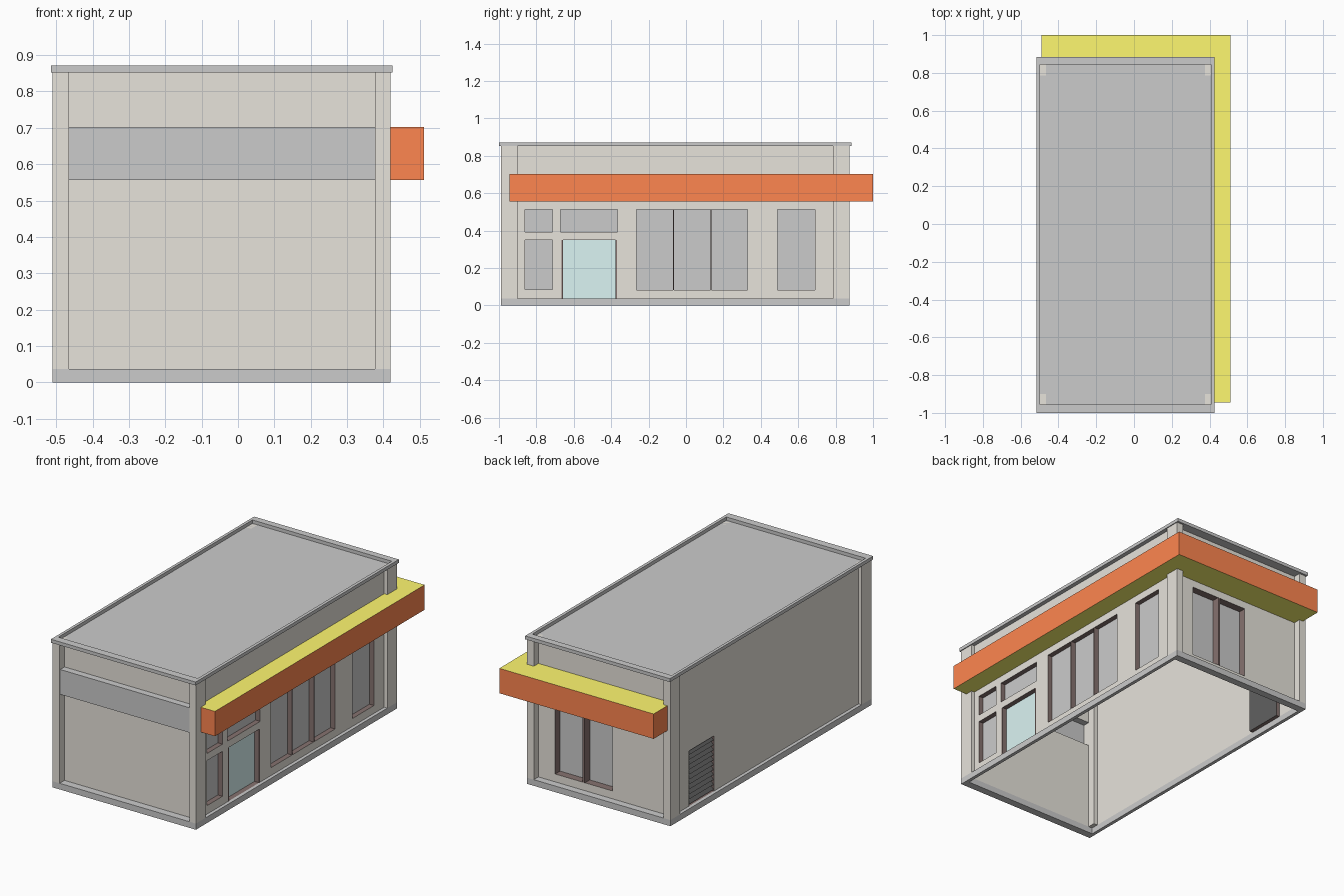
import bpy, bmesh

if "Cube" in bpy.data.objects:
    bpy.data.objects.remove(bpy.data.objects["Cube"])

def material(name, r, g, b):
    m = bpy.data.materials.new(name)
    m.diffuse_color = (r, g, b, 1)
    m.use_nodes = True
    m.node_tree.nodes["Principled BSDF"].inputs["Base Color"].default_value = m.diffuse_color
    return m

BEIGE = material("beige_wall", 0.80, 0.77, 0.71)
RED = material("red_fascia", 1.0, 0.24, 0.08)
YELLOW = material("yellow_canopy", 1.0, 0.94, 0.16)
FRAME = material("dark_frame", 0.24, 0.17, 0.16)
TEAL = material("teal_glass", 0.71, 0.91, 0.90)
BLACK = material("black_vent", 0.12, 0.12, 0.12)

# Wall planes, body outline and storey levels
WX0, WX1, WY0, WY1 = -0.49, 0.40, -0.945, 0.83
BX0, BX1, BY0, BY1 = -0.51, 0.42, -0.99, 0.873
BASE, TOP, C0, C1 = 0.036, 0.852, 0.556, 0.702

def mesh_object(name, quads, mats=(), indices=None):
    """Object from a list of polygons given as corner points."""
    bm = bmesh.new()
    for i, q in enumerate(quads):
        f = bm.faces.new([bm.verts.new(p) for p in q])
        f.material_index = indices[i] if indices else 0
    bmesh.ops.remove_doubles(bm, verts=bm.verts, dist=1e-5)
    bmesh.ops.recalc_face_normals(bm, faces=bm.faces)
    me = bpy.data.meshes.new(name)
    bm.to_mesh(me)
    bm.free()
    for m in mats:
        me.materials.append(m)
    ob = bpy.data.objects.new(name, me)
    bpy.context.collection.objects.link(ob)
    return ob

def box(name, x0, x1, y0, y1, z0, z1, mat=None):
    a = [(x0, y0), (x1, y0), (x1, y1), (x0, y1)]
    quads = [[(*p, z0) for p in a], [(*p, z1) for p in a]]
    for p, q in zip(a, a[1:] + a[:1]):
        quads.append([(*p, z0), (*q, z0), (*q, z1), (*p, z1)])
    return mesh_object(name, quads, [mat] if mat else [])

def ring(name, outer, inner, z0, z1):
    """Rectangular frame lying flat; bounds are x0, x1, y0, y1."""
    def corners(r):
        return [(r[0], r[2]), (r[1], r[2]), (r[1], r[3]), (r[0], r[3])]
    o, n = corners(outer), corners(inner)
    quads = []
    for i in range(4):
        j = (i + 1) % 4
        for z in (z0, z1):
            quads.append([(*o[i], z), (*o[j], z), (*n[j], z), (*n[i], z)])
        for c in (o, n):
            quads.append([(*c[i], z0), (*c[j], z0), (*c[j], z1), (*c[i], z1)])
    return mesh_object(name, quads)

def wall(name, place, u0, u1, holes):
    """Thin wall sheet with rectangular openings (u0, u1, z0, z1)."""
    us = sorted({u0, u1, *[h[0] for h in holes], *[h[1] for h in holes]})
    zs = sorted({BASE, TOP, *[h[2] for h in holes], *[h[3] for h in holes]})
    quads = []
    for a, b in zip(us, us[1:]):
        for c, d in zip(zs, zs[1:]):
            u, z = (a + b) / 2, (c + d) / 2
            if not any(h[0] < u < h[1] and h[2] < z < h[3] for h in holes):
                quads.append([place(a, 0, c), place(b, 0, c), place(b, 0, d), place(a, 0, d)])
    return mesh_object(name, quads, [BEIGE])

def recess(name, place, hole, depth, side_mat, panel_mat):
    """Reveal around an opening, closed by a panel at the given depth."""
    a, b, c, d = hole
    loop = [(a, c), (b, c), (b, d), (a, d)]
    quads = [[place(p[0], 0, p[1]), place(q[0], 0, q[1]),
              place(q[0], depth, q[1]), place(p[0], depth, p[1])]
             for p, q in zip(loop, loop[1:] + loop[:1])]
    sides = mesh_object(name + "_frame", quads, [side_mat] if side_mat else [])
    mesh_object(name + "_panel", [[place(u, depth, z) for u, z in loop]],
                [panel_mat] if panel_mat else [])
    return sides

# Placement of (along, inward depth, height) on each wall
def right(u, d, z): return (WX1 - d, u, z)
def left(u, d, z): return (WX0 + d, u, z)
def front(u, d, z): return (u, WY0 + d, z)
def back(u, d, z): return (u, WY1 - d, z)

# Openings
S, H = 0.082, 0.512
door = (-0.665, -0.368, BASE, 0.35)
right_windows = [(-0.86, -0.715, 0.086, 0.35), (-0.86, -0.715, 0.392, H),
                 (-0.67, -0.365, 0.392, H), (0.49, 0.69, S, H)]
right_windows += [(-0.265 + 0.2 * i, -0.07 + 0.2 * i, S, H) for i in range(3)]
back_windows = [(-0.105, 0.075, S, H), (0.088, 0.268, S, H)]
vent = (0.44, 0.67, BASE, 0.36)
band = (-0.467, 0.377, C0, C1)

# Walls
wall("right_wall", right, WY0, WY1, right_windows + [door, (WY0, WY1, C0, C1)])
wall("back_wall", back, WX0, WX1, back_windows + [(WX0, WX1, C0, C1)])
wall("left_wall", left, WY0, WY1, [vent])
wall("front_wall", front, WX0, WX1, [band])

# Windows, door, front band
for i, h in enumerate(right_windows):
    recess(f"right_window_{i}", right, h, 0.03, FRAME, None)
for i, h in enumerate(back_windows):
    recess(f"back_window_{i}", back, h, 0.045, FRAME, None)
# Mullions between joined panes
for i in range(2):
    y = -0.07 + 0.2 * i
    box(f"right_mullion_{i}", WX1 - 0.03, WX1 + 0.001, y, y + 0.005, S, H, FRAME)
box("back_mullion", 0.075, 0.088, WY1 - 0.045, WY1 + 0.002, S, H, FRAME)
recess("door", right, door, 0.03, FRAME, TEAL)
for y in (door[0], door[1] - 0.008):
    box("door_jamb", WX1 - 0.03, WX1, y, y + 0.008, BASE, door[3], FRAME)
recess("front_band", front, band, -0.04, None, None)

# Louvred vent on the left wall
recess("vent", left, vent, 0.022, FRAME, BLACK)
for i in range(11):
    z = vent[2] + 0.008 + i * 0.029
    mesh_object(f"vent_slat_{i}", [[left(vent[0], 0.003, z), left(vent[1], 0.003, z),
                                    left(vent[1], 0.02, z + 0.02), left(vent[0], 0.02, z + 0.02)]],
                [BLACK])

# Corner pillars
for x0, x1 in ((BX0, -0.465), (0.377, BX1)):
    for y0, y1 in ((BY0, -0.90), (0.785, BY1)):
        box("corner_pillar", x0, x1, y0, y1, BASE, TOP, BEIGE)

# Plinth, roof rim and roof deck
ring("plinth", (BX0, BX1, BY0, BY1), (WX0, WX1, WY0, WY1), 0, BASE)
ring("roof_rim", (-0.515, 0.425, -1.0, 0.885), (-0.498, 0.407, -0.955, 0.845), TOP, 0.872)
mesh_object("roof_deck", [[(-0.498, -0.955, TOP), (0.407, -0.955, TOP),
                           (0.407, 0.845, TOP), (-0.498, 0.845, TOP)]])

# Canopy wrapping the right and back sides
path = [(WX1, WY0), (0.512, WY0), (0.512, 1.0), (WX0, 1.0), (WX0, WY1)]
flat = path + [(WX1, WY1)]
mesh_object("canopy_fascia", [[(*p, C0), (*q, C0), (*q, C1), (*p, C1)]
                              for p, q in zip(path, path[1:])], [RED])
for name, z in (("canopy_top", C1), ("canopy_soffit", C0)):
    mesh_object(name, [[(*p, z) for p in flat]], [YELLOW])
